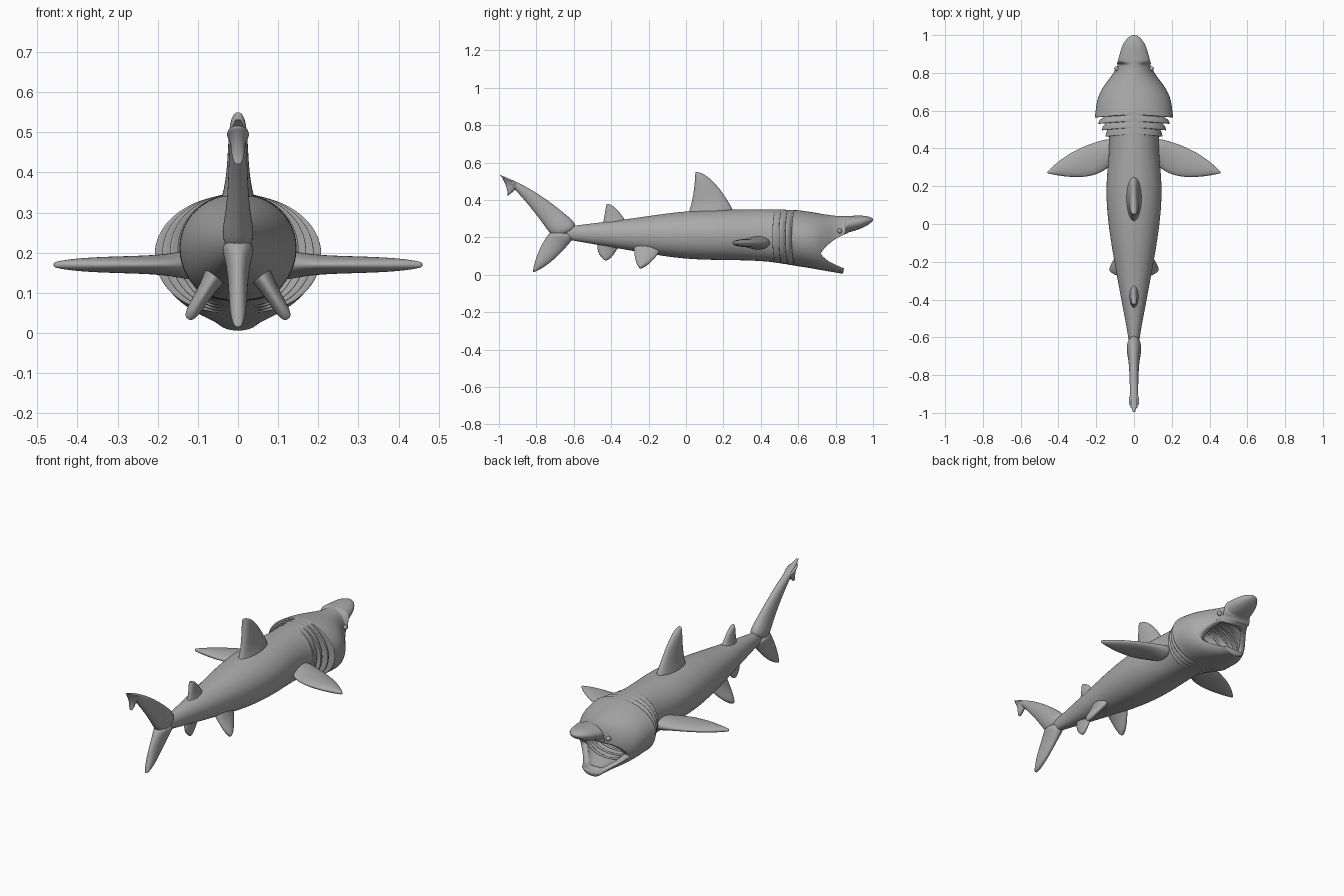
import bpy, bmesh, math
from mathutils import Vector

cube = bpy.data.objects.get("Cube")
if cube:
    bpy.data.objects.remove(cube)

grey = bpy.data.materials.new("plain grey")
grey.use_nodes = True
tone = 0.4
grey.diffuse_color = (tone, tone, tone, 1)
grey.node_tree.nodes["Principled BSDF"].inputs["Base Color"].default_value = grey.diffuse_color


def skin(name, rings, levels=2):
    """Closed loft through rings of points, subdivided and smooth."""
    bm = bmesh.new()
    loops = [[bm.verts.new(point) for point in ring] for ring in rings]
    count = len(loops[0])
    for near, far in zip(loops, loops[1:]):
        for i in range(count):
            j = (i + 1) % count
            bm.faces.new((near[i], near[j], far[j], far[i]))
    bm.faces.new(loops[0][::-1])
    bm.faces.new(loops[-1])
    bmesh.ops.recalc_face_normals(bm, faces=bm.faces)
    mesh = bpy.data.meshes.new(name)
    bm.to_mesh(mesh)
    bm.free()
    mesh.materials.append(grey)
    for face in mesh.polygons:
        face.use_smooth = True
    ob = bpy.data.objects.new(name, mesh)
    bpy.context.collection.objects.link(ob)
    if levels:
        subdivide = ob.modifiers.new("smooth", 'SUBSURF')
        subdivide.levels = subdivide.render_levels = levels
    return ob


def through(knots):
    """Smooth function of y passing through (y, value) knots."""
    def slope(i):
        before, after = knots[max(i - 1, 0)], knots[min(i + 1, len(knots) - 1)]
        return (after[1] - before[1]) / (after[0] - before[0])

    def value(y):
        i = max(k for k in range(len(knots) - 1) if k == 0 or knots[k][0] <= y)
        (start, low), (end, high) = knots[i], knots[i + 1]
        span = end - start
        t = (y - start) / span
        ease = t * t * (3 - 2 * t)
        return (low + (high - low) * ease + span * t * (1 - t) *
                (slope(i) * (1 - t) - slope(i + 1) * t))
    return value


def bend(start, control, end, t):
    """Point on a quadratic curve."""
    start, control, end = Vector(start), Vector(control), Vector(end)
    return start.lerp(control, t).lerp(control.lerp(end, t), t)


def oval(y, bottom, top, width, sweep=0, count=32):
    """Body section: full below, elliptical above; sweep moves its sides along y."""
    middle, height = (top + bottom) / 2, (top - bottom) / 2
    ring = []
    for i in range(count):
        angle = math.tau * i / count
        c, s = math.cos(angle), math.sin(angle)
        power = 0.8 if s < 0 else 1
        x = math.copysign(abs(c) ** power, c) * width
        ring.append((x, y + sweep * abs(c), middle + height * s))
    return ring


# Body outlines along its length
back = through([(-.7, .25), (-.3, .3), (0, .34), (.3, .35), (.6, .345), (.8, .316), (.9, .316), (1, .32)])
belly = through([(-.7, .2), (-.3, .13), (0, .085), (.4, .073), (.6, .045), (.84, .004)])
snout_floor = through([(.8, .21), (.9, .235), (1, .27)])
girth = through([(-.7, .018), (-.6, .03), (-.3, .086), (0, .136), (.2, .148), (.45, .134),
                 (.6, .2), (.7, .18), (.8, .11), (.9, .076), (1, .05)])


def section(y):
    """Body section with a rounded snout tip."""
    floor = belly(y) if y < .85 else snout_floor(y)
    tip = math.sqrt(max(.05, 1 - (max(y - .93, 0) / .07) ** 2))
    middle = (back(y) + floor) / 2
    half = (back(y) - floor) / 2 * tip
    return oval(y, middle - half, middle + half, girth(y) * tip)


# Body with swept gill flaps between trunk and head
trunk = [section(k / 10) for k in range(-7, 5)] + [section(.45)]
flaps = []
for k in range(4):
    y, rim = .475 + k * .034, .152 + k * .019
    for forward, width, sweep in ((0, .134, 0), (.004, rim, -.02), (.009, rim, -.02), (.017, rim - .004, -.006)):
        flaps.append(oval(y + forward, belly(y + forward), back(y), width, sweep))
head = [section(y) for y in (.63, .67, .71, .75, .79, .82, .835, .845, .855, .87, .9, .93, .96, .98, .99, 1)]
body = skin("body", trunk + flaps + head)

# Open mouth: a side wedge and a hollow throat
corner = (.72, .115)
upper = [bend((.87, .225), (.77, .19), corner, k / 6) for k in range(6)]
lower = [bend(corner, (.74, .07), (.87, .025), k / 6) for k in range(7)]
wedge = skin("mouth_cutter", [[(x, *p) for p in upper + lower] for x in (-.3, .3)], 0)


def hollow(k):
    """Bounds of the throat at its k-th station."""
    y = .5 + k * .04
    return y, belly(y) + .028, back(y) - .07, .75 * girth(y) * min(1, .4 + k * .2)


throat = skin("throat_cutter", [oval(*hollow(k)) for k in range(9)])
for cutter in (wedge, throat):
    cut = body.modifiers.new("mouth", 'BOOLEAN')
    cut.operation, cut.solver, cut.object = 'DIFFERENCE', 'EXACT', cutter
    cutter.hide_render = True
    cutter.hide_set(True)

# Gill arches lining the throat
for k in range(2, 6):
    y, low, high, width = hollow(k)
    bpy.ops.mesh.primitive_torus_add(major_radius=1, minor_radius=.06, major_segments=40, minor_segments=8,
                                     location=(0, y, (low + high) / 2), rotation=(math.pi / 2, 0, 0))
    arch = bpy.context.object
    arch.name = f"gill_arch_{k - 1}"
    arch.scale = (width, (high - low) / 2, .1)
    arch.data.materials.append(grey)
    bpy.ops.object.shade_smooth()

# Eyes
for side, name in ((1, "left_eye"), (-1, "right_eye")):
    bpy.ops.mesh.primitive_uv_sphere_add(segments=16, ring_count=10, radius=.013,
                                         location=(side * .092, .822, .234))
    bpy.context.object.name = name
    bpy.context.object.data.materials.append(grey)
    bpy.ops.object.shade_smooth()


def fin(name, front, rear, thick=.025, origin=(0, 0, 0), out=(0, 0, 1), side=1):
    """Fin between two curved edges that meet at the tip; points are (y, distance out)."""
    origin, out = Vector(origin), Vector(out).normalized()
    along = Vector((0, 1, 0))
    across = along.cross(out)
    rings = []
    for k in range(10):
        t = math.sin(k / 9 * math.pi / 2) * .985
        lead, trail = bend(*front, t), bend(*rear, front[-1], t)
        depth = thick * (math.sqrt(1 - t ** 4) + (1 - t) ** 6)
        ring = []
        for i in range(12):
            angle = math.tau * i / 12
            flat = lead.lerp(trail, .5 - .515 * math.cos(angle))
            p = origin + along * flat.x + out * flat.y + across * depth * math.sin(angle)
            ring.append((p.x * side, p.y, p.z))
        rings.append(ring)
    skin(name, rings)


# Upright fins
fin("dorsal_fin", [(.28, .3), (.15, .55), (.05, .55)], [(0, .3), (.045, .4)], .027)
fin("rear_dorsal_fin", [(-.3, .25), (-.37, .38), (-.425, .38)], [(-.45, .25), (-.435, .32)], .018)
fin("anal_fin", [(-.34, .19), (-.39, .08), (-.43, .075)], [(-.46, .2), (-.5, .12)], .018)
fin("upper_tail_lobe", [(-.56, .25), (-.78, .46), (-1, .535)], [(-.7, .18), (-.86, .42)])
fin("tail_tip_lobe", [(-.88, .48), (-.93, .44), (-.955, .42)], [(-.99, .525), (-.95, .47)], .018)
fin("lower_tail_lobe", [(-.58, .22), (-.72, .04), (-.82, .013)], [(-.72, .24), (-.8, .14)])

# Paired fins
for side, name in ((1, "left"), (-1, "right")):
    fin(name + "_pectoral_fin", [(.46, .1), (.42, .33), (.27, .465)], [(.34, .1), (.2, .18)],
        .023, (0, 0, .17), (1, 0, 0), side)
    fin(name + "_pelvic_fin", [(-.11, 0), (-.18, .14), (-.245, .16)], [(-.28, 0), (-.28, .13)],
        .02, (.04, 0, .17), (.53, 0, -.85), side)
